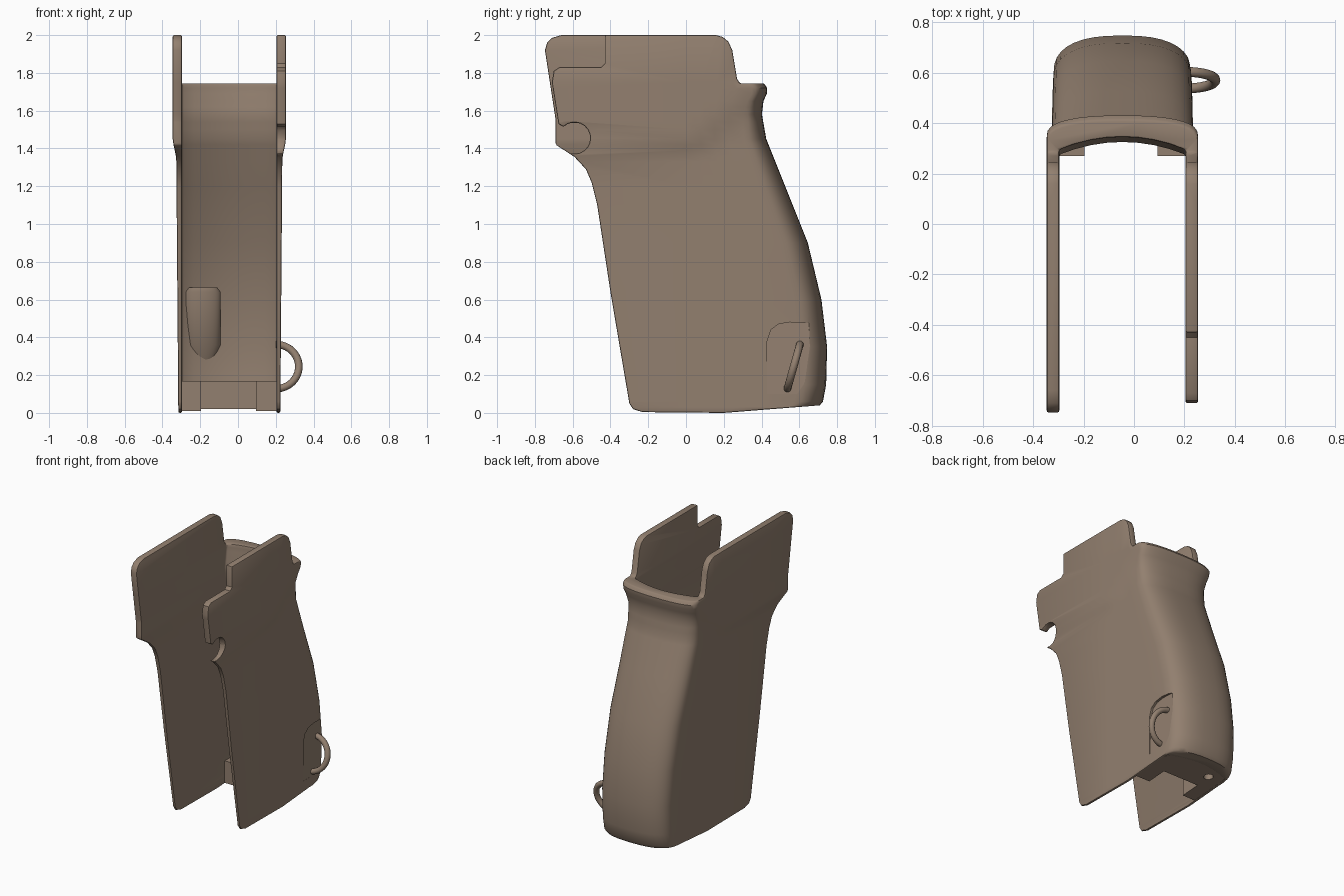
import bpy, bmesh, math
from mathutils import Vector

if "Cube" in bpy.data.objects:
    bpy.data.objects.remove(bpy.data.objects["Cube"], do_unlink=True)

CX = -0.046      # centre plane of the grip body
INNER = 0.25     # half width of the cavity

mat = bpy.data.materials.new("warm brown")
mat.use_nodes = True
BROWN = (0.29, 0.215, 0.16, 1)
mat.diffuse_color = BROWN
mat.node_tree.nodes["Principled BSDF"].inputs["Base Color"].default_value = BROWN


def make_object(name, bm):
    bmesh.ops.recalc_face_normals(bm, faces=bm.faces[:])
    mesh = bpy.data.meshes.new(name)
    bm.to_mesh(mesh)
    bm.free()
    obj = bpy.data.objects.new(name, mesh)
    bpy.context.collection.objects.link(obj)
    mesh.materials.append(mat)
    return obj


def loft(name, rings):
    bm = bmesh.new()
    rows = [[bm.verts.new(p) for p in ring] for ring in rings]
    n = len(rows[0])
    for a, b in zip(rows, rows[1:]):
        for i in range(n):
            j = (i + 1) % n
            bm.faces.new((a[i], a[j], b[j], b[i]))
    bm.faces.new(rows[0])
    bm.faces.new(rows[-1])
    return make_object(name, bm)


def side_prism(name, outline, x0, x1):
    return loft(name, [[(x, y, z) for y, z in outline] for x in (x0, x1)])


def activate(obj):
    bpy.ops.object.select_all(action='DESELECT')
    obj.select_set(True)
    bpy.context.view_layer.objects.active = obj


def cut(obj, cutter, operation='DIFFERENCE'):
    mod = obj.modifiers.new("cut", 'BOOLEAN')
    mod.operation, mod.object, mod.solver = operation, cutter, 'EXACT'
    activate(obj)
    bpy.ops.object.modifier_apply(modifier=mod.name)
    bpy.data.objects.remove(cutter, do_unlink=True)


def finish(obj, width, angle=40):
    activate(obj)
    if width:
        mod = obj.modifiers.new("soft edges", 'BEVEL')
        mod.width, mod.segments = width, 2
        mod.limit_method, mod.angle_limit = 'ANGLE', math.radians(angle)
        mod.use_clamp_overlap = False
        bpy.ops.object.modifier_apply(modifier=mod.name)
    bpy.ops.object.shade_smooth_by_angle(angle=math.radians(35))


def half_width(y, z):
    # thin lower walls swelling into thicker upper panels
    low = 0.27 + 0.008 * min(z, 1.3)
    t = (z - 1.33 - 0.9 * max(0, y - 0.05)) / 0.13
    t = max(0, min(1, t))
    return low + (0.3 - low) * t * t * (3 - 2 * t)


# Back profile: height, outer back, inner back, depth of the rounded corners
PROFILE = [(-0.1, 0.66, 0.62, 0.14), (0.03, 0.70, 0.63, 0.15), (0.06, 0.725, 0.65, 0.15),
           (0.15, 0.742, 0.66, 0.15), (0.35, 0.747, 0.66, 0.15), (0.6, 0.717, 0.63, 0.15),
           (0.9, 0.645, 0.56, 0.15), (1.2, 0.525, 0.44, 0.14), (1.45, 0.425, 0.345, 0.12),
           (1.58, 0.402, 0.325, 0.10), (1.65, 0.41, 0.335, 0.085), (1.69, 0.428, 0.34, 0.08),
           (1.72, 0.43, 0.345, 0.08), (1.75, 0.41, 0.345, 0.08), (2.1, 0.41, 0.345, 0.08)]


def profile_at(z):
    for a, b in zip(PROFILE, PROFILE[1:]):
        if z <= b[0]:
            t = (z - a[0]) / (b[0] - a[0])
            return [p + (q - p) * t for p, q in zip(a, b)][1:]


def shell_ring(z):
    back, inside, depth = profile_at(z)
    front = back - depth
    side_y = [-0.8, 0.0] + [front * k / 4 for k in (1, 2, 3)]
    ring = [(CX - half_width(y, z), y, z) for y in side_y]
    steps = 18
    for i in range(steps + 1):
        a = math.pi * (i / steps - 0.5)
        u = math.copysign(abs(math.sin(a)) ** 0.8, a)
        v = max(0, math.cos(a)) ** 0.8
        ring.append((CX + half_width(front, z) * u, front + depth * v, z))
    ring += [(CX + half_width(y, z), y, z) for y in reversed(side_y)]
    ring.append((CX + INNER, -0.8, z))
    for i in range(9):
        u = 1 - i / 4
        ring.append((CX + INNER * u, inside - 0.05 * u * u, z))
    ring.append((CX - INNER, -0.8, z))
    return ring


# Wraparound shell, trimmed to its side silhouette
levels = sorted({p[0] for p in PROFILE} | {1.33, 1.36, 1.39, 1.42, 1.5, 1.54, 1.62})
shell = loft("grip_shell", [shell_ring(z) for z in levels])
silhouette = [(-0.30, 0.05), (-0.28, 0.02), (-0.23, 0.004), (0.2, 0.0), (0.9, 0.055),
              (0.9, 1.745), (0.285, 1.745), (0.27, 1.77), (0.245, 1.92), (0.225, 1.965),
              (0.195, 1.99), (0.16, 2.0), (-0.66, 2.0), (-0.71, 1.985), (-0.735, 1.96),
              (-0.747, 1.92), (-0.69, 1.55), (-0.69, 1.42), (-0.59, 1.355), (-0.53, 1.29),
              (-0.50, 1.22), (-0.47, 1.1), (-0.40, 0.64)]
cut(shell, side_prism("trim", silhouette, -1, 1), 'INTERSECT')

# Stepped front and round notch on the left panel only
step = [(-0.9, 1.37), (-0.9, 2.1), (-0.43, 2.1), (-0.43, 1.85), (-0.45, 1.83),
        (-0.67, 1.83), (-0.70, 1.81), (-0.71, 1.75), (-0.675, 1.53)]
for i in range(15):
    a = math.radians(135 - i * 17)
    step.append((-0.59 + 0.083 * math.cos(a), 1.455 + 0.083 * math.sin(a)))
cut(shell, side_prism("step_cutter", step, 0.1, 0.5))
finish(shell, 0.008, 50)

# Shallow recess behind the loop, fading out towards the bottom
recess = [(0.43, 0.1), (0.43, 0.38), (0.45, 0.44), (0.49, 0.47), (0.55, 0.48),
          (0.65, 0.475), (0.69, 0.42), (0.70, 0.36), (0.70, 0.1)]
cutter = loft("recess_cutter", [[(0.211 + 0.035 * (0.48 - z), y, z) for y, z in recess],
                                [(0.4, y, z) for y, z in recess]])
cut(shell, cutter)
finish(shell, 0)

# Slotted base block between the walls
base = [(-0.252, 0.27), (-0.15, 0.27), (-0.15, 0.42), (0.14, 0.42), (0.14, 0.27),
        (0.252, 0.27), (0.252, 0.60), (0.13, 0.65), (-0.13, 0.65), (-0.252, 0.60)]
block = loft("base_block", [[(CX + x, y, 0.004 + 0.075 * (y - 0.2)) for x, y in base],
                            [(CX + x, y, 0.17) for x, y in base]])
hole = loft("hole_cutter", [[(-0.19 + 0.032 * math.cos(k * math.tau / 20),
                              0.54 + 0.032 * math.sin(k * math.tau / 20), z) for k in range(20)]
                            for z in (-0.1, 0.13)])
cut(block, hole)
finish(block, 0)

# Rounded boss on the inside of the back wall
rings = []
for z, scale in ((0.26, 0.55), (0.36, 1), (0.64, 1), (0.665, 0.8)):
    cy = 0.68 - 0.26 * (z - 0.28)
    rings.append([(-0.185 + 0.093 * scale * math.cos(k * math.tau / 24),
                   cy + 0.05 * scale * math.sin(k * math.tau / 24), z) for k in range(24)])
finish(loft("inner_boss", rings), 0)

# Lanyard loop: a tilted half ring
centre, along = Vector((0.2, 0.57, 0.245)), Vector((0, 0.27, 0.963))
path, rings = 0.122, []
for i in range(25):
    a = math.pi * (i / 24 - 0.5)
    out = Vector((1, 0, 0)) * math.cos(a) + along * math.sin(a)
    across = along.cross(Vector((1, 0, 0)))
    rings.append([centre + out * (path + 0.02 * math.cos(t)) + across * 0.02 * math.sin(t)
                  for t in (k * math.tau / 12 for k in range(12))])
finish(loft("lanyard_loop", rings), 0)
